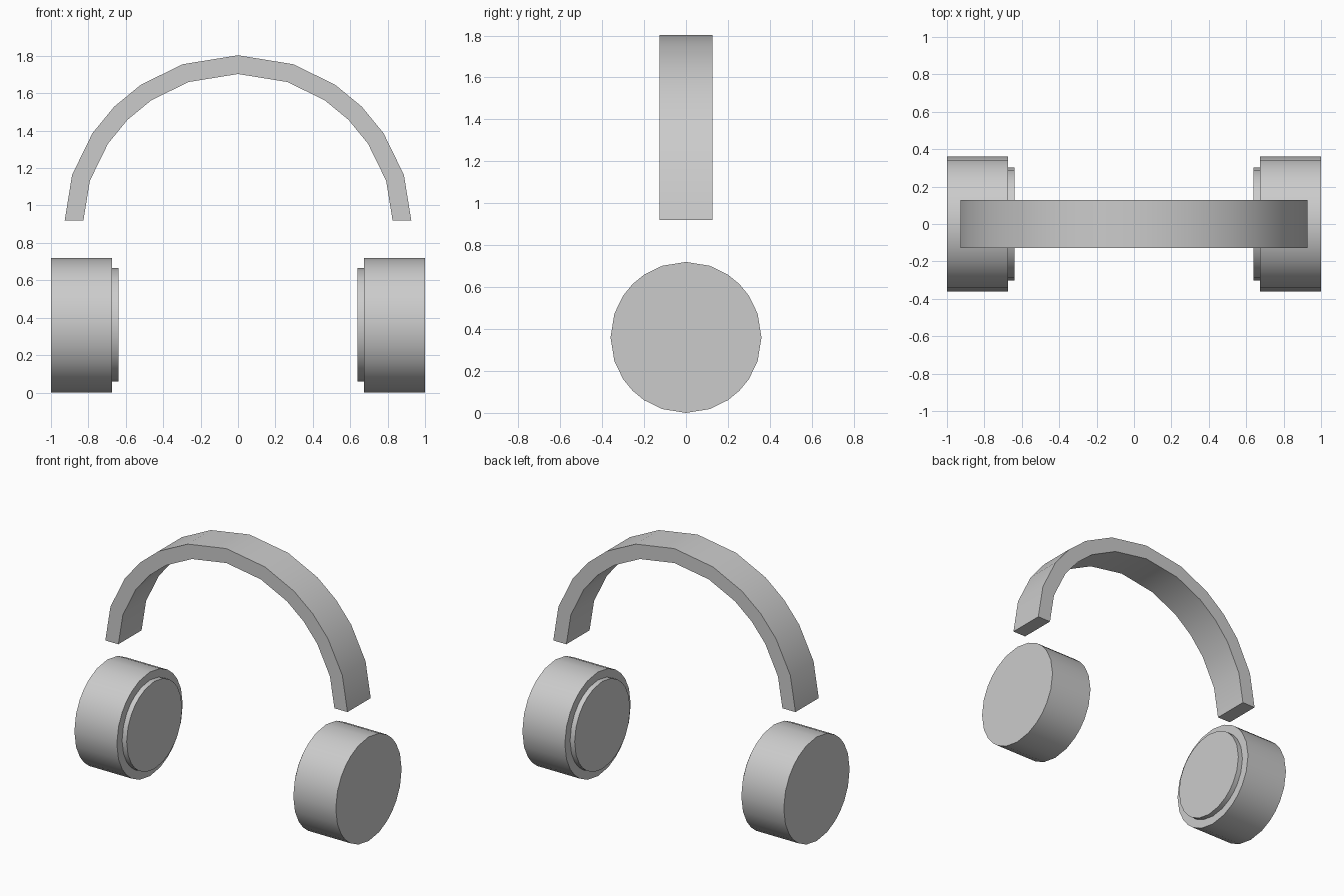
import bpy, bmesh
from math import atan2, cos, sin, pi, radians

cube = bpy.data.objects.get("Cube")
if cube:
    bpy.data.objects.remove(cube, do_unlink=True)

grey = bpy.data.materials.new("plain grey")
grey.use_nodes = True
colour = (0.6, 0.6, 0.6, 1)
grey.diffuse_color = colour
grey.node_tree.nodes["Principled BSDF"].inputs["Base Color"].default_value = colour

# Six uneven steps per quarter turn: a square grid projected onto a circle
QUARTER = [atan2(k, 3) for k in range(4)] + [pi / 2 - atan2(k, 3) for k in (2, 1)]


def circle(radius, turns=4):
    angles = [q * pi / 2 + a for q in range(turns) for a in QUARTER]
    if turns < 4:
        angles.append(turns * pi / 2)
    return [(radius * cos(a), radius * sin(a)) for a in angles]


def finish(name, bm):
    bmesh.ops.recalc_face_normals(bm, faces=bm.faces)
    mesh = bpy.data.meshes.new(name)
    bm.to_mesh(mesh)
    bm.free()
    mesh.materials.append(grey)
    obj = bpy.data.objects.new(name, mesh)
    bpy.context.collection.objects.link(obj)
    bpy.ops.object.select_all(action="DESELECT")
    obj.select_set(True)
    bpy.context.view_layer.objects.active = obj
    bpy.ops.object.shade_smooth_by_angle(angle=radians(30))


def disc(name, radius, x_start, x_end, z):
    bm = bmesh.new()
    face = bm.faces.new([bm.verts.new((x_start, y, z + h)) for y, h in circle(radius)])
    ring = bmesh.ops.extrude_face_region(bm, geom=[face], use_keep_orig=True)["geom"]
    moved = [v for v in ring if isinstance(v, bmesh.types.BMVert)]
    bmesh.ops.translate(bm, verts=moved, vec=(x_end - x_start, 0, 0))
    finish(name, bm)


# Ear cups and their inner cushions
for side, s in (("left", 1), ("right", -1)):
    disc(side + "_ear_cup", 0.36, s * 0.675, s, 0.36)
    disc(side + "_cushion", 0.303, s * 0.64, s * 0.675, 0.362)

# Headband: half ring with a rectangular section, trimmed flat at both ends
HALF_WIDTH, CENTRE_Z, END_Z = 0.127, 0.868, 0.92
bm = bmesh.new()
rows = []
for outer, inner in zip(circle(0.935, 2), circle(0.835, 2)):
    rows.append([bm.verts.new((x, y, CENTRE_Z + h)) for (x, h), y in (
        (outer, -HALF_WIDTH), (outer, HALF_WIDTH),
        (inner, HALF_WIDTH), (inner, -HALF_WIDTH))])
for a, b in zip(rows, rows[1:]):
    for i in range(4):
        j = (i + 1) % 4
        bm.faces.new((a[i], a[j], b[j], b[i]))
bmesh.ops.bisect_plane(bm, geom=bm.verts[:] + bm.edges[:] + bm.faces[:],
                       plane_co=(0, 0, END_Z), plane_no=(0, 0, 1), clear_inner=True)
bmesh.ops.holes_fill(bm, edges=[e for e in bm.edges if e.is_boundary], sides=4)
finish("headband", bm)
